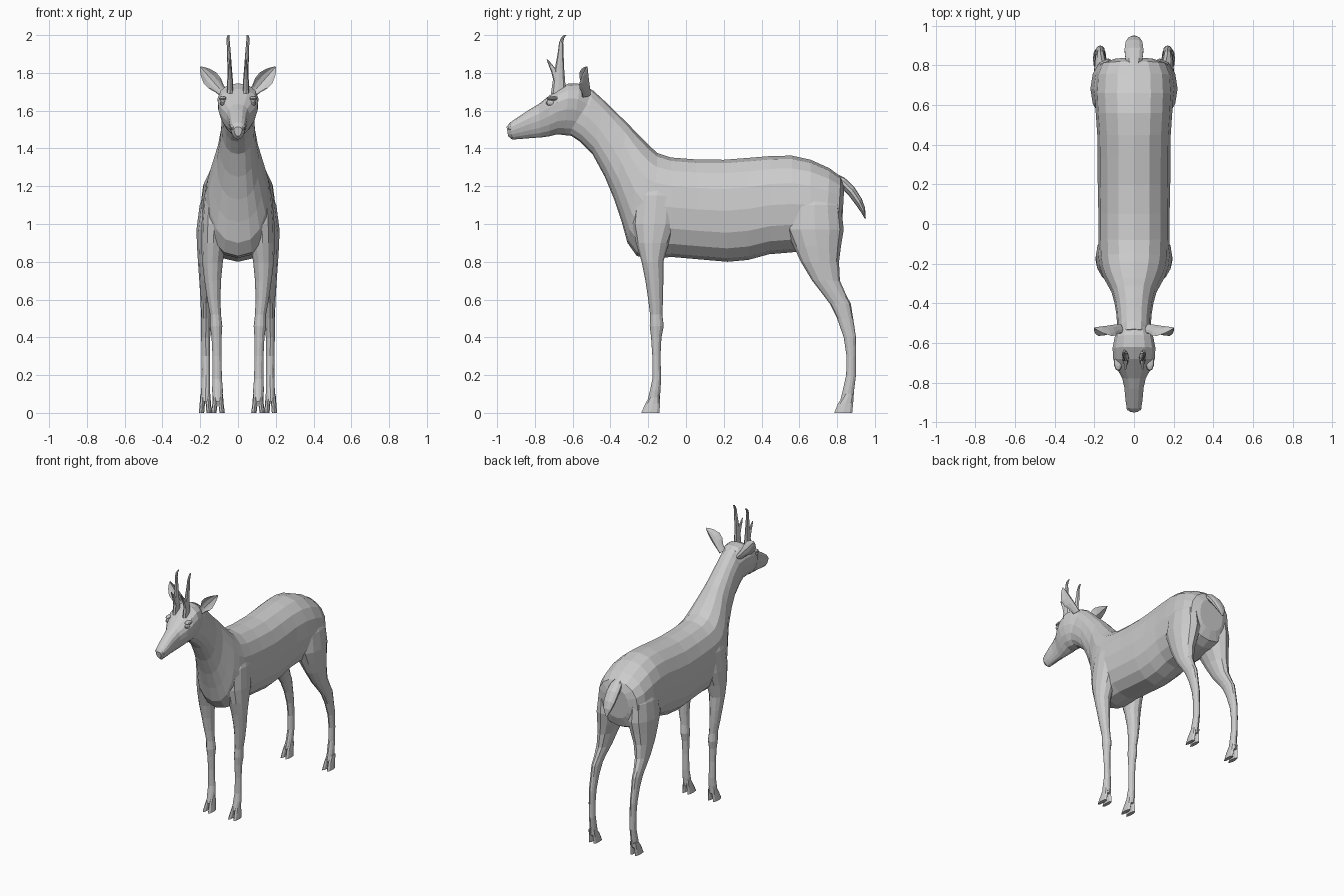
import bpy, bmesh, math
from mathutils import Vector

SIDES = 16


def spow(v, p):
    return math.copysign(abs(v) ** p, v)


# ring = (centre, half axis u, half axis v); egg widens the +u end, bow bends the rim forward
def loft(bm, rings, sides=SIDES, p=1.0, egg=0.0, bow=0.0):
    loops = []
    for c, u, v in rings:
        loop = []
        for i in range(sides):
            a = 2 * math.pi * i / sides
            cu, sv = spow(math.cos(a), p), spow(math.sin(a), p)
            co = c + u * cu + v * sv * (1 + egg * cu)
            co.y -= bow * cu * cu * u.length
            loop.append(bm.verts.new(co))
        loops.append(loop)
    for a, b in zip(loops, loops[1:]):
        for i in range(sides):
            j = (i + 1) % sides
            bm.faces.new((a[i], a[j], b[j], b[i]))
    bm.faces.new(loops[0])
    bm.faces.new(loops[-1][::-1])


# profile rows: top y, top z, bottom y, bottom z, half width
def spine(rows):
    out = []
    for ty, tz, by, bz, w in rows:
        t, b = Vector((0, ty, tz)), Vector((0, by, bz))
        out.append(((t + b) / 2, (t - b) / 2, Vector((w, 0, 0))))
    return out


# limb rows: z, front y, back y, inner x, outer x
def limb(rows):
    return [(Vector(((x0 + x1) / 2, (y0 + y1) / 2, z)),
             Vector((0, (y1 - y0) / 2, 0)), Vector(((x1 - x0) / 2, 0, 0)))
            for z, y0, y1, x0, x1 in rows]


def finish(name, bm, mirror=False):
    bmesh.ops.recalc_face_normals(bm, faces=bm.faces)
    me = bpy.data.meshes.new(name)
    bm.to_mesh(me)
    bm.free()
    ob = bpy.data.objects.new(name, me)
    bpy.context.collection.objects.link(ob)
    if mirror:
        ob.modifiers.new("mirror", 'MIRROR').use_axis[0] = True
    return ob


# torso and neck, from rump to throat
bm = bmesh.new()
loft(bm, spine([
    (.838, 1.20, .825, .97, .10), (.82, 1.25, .80, .90, .165),
    (.76, 1.295, .74, .87, .192), (.66, 1.34, .66, .86, .198),
    (.56, 1.362, .56, .85, .193), (.45, 1.36, .44, .84, .185),
    (.33, 1.35, .33, .81, .183), (.20, 1.34, .22, .80, .183),
    (.05, 1.342, .08, .812, .18), (-.08, 1.352, -.07, .825, .18),
    (-.15, 1.375, -.19, .82, .178), (-.19, 1.41, -.26, .83, .17),
    (-.23, 1.45, -.31, .90, .155), (-.27, 1.49, -.34, 1.01, .135),
    (-.31, 1.535, -.38, 1.13, .113), (-.37, 1.59, -.43, 1.25, .098),
    (-.43, 1.65, -.495, 1.37, .088), (-.49, 1.705, -.56, 1.435, .085),
    (-.53, 1.73, -.62, 1.475, .08)]), p=.88)
finish("torso_and_neck", bm)

# head
bm = bmesh.new()
loft(bm, spine([
    (-.50, 1.70, -.55, 1.46, .072), (-.56, 1.742, -.60, 1.466, .095),
    (-.62, 1.745, -.64, 1.47, .105), (-.68, 1.715, -.68, 1.475, .102),
    (-.73, 1.675, -.72, 1.465, .085), (-.78, 1.635, -.77, 1.458, .058),
    (-.83, 1.605, -.82, 1.455, .047), (-.89, 1.565, -.88, 1.45, .042),
    (-.93, 1.538, -.92, 1.447, .036), (-.95, 1.515, -.942, 1.465, .02)]),
    p=.9, egg=.25)
finish("head", bm)

# front legs with shoulder and cloven hoof
bm = bmesh.new()
loft(bm, limb([
    (1.24, -.20, -.10, .09, .15), (1.15, -.27, -.04, .07, .18),
    (1.0, -.285, -.05, .06, .193), (.90, -.265, -.09, .065, .195),
    (.80, -.235, -.12, .08, .19), (.70, -.215, -.12, .09, .178),
    (.60, -.20, -.122, .093, .163), (.52, -.19, -.125, .09, .148),
    (.46, -.192, -.118, .083, .148), (.40, -.185, -.13, .087, .14),
    (.30, -.178, -.135, .088, .135), (.18, -.178, -.132, .085, .135),
    (.12, -.19, -.135, .08, .137), (.06, -.205, -.14, .083, .132)]), sides=12)
for x, s in ((.092, -1), (.12, 1)):
    loft(bm, limb([(.10, -.185, -.14, x - .012, x + .012),
                   (.05, -.215, -.138, x - .014 + .002 * s, x + .014 + .002 * s),
                   (0, -.237, -.14, x - .014 + .008 * s, x + .014 + .008 * s)]), sides=8)
finish("front_legs", bm, True)

# hind legs with thigh, hock and cloven hoof
bm = bmesh.new()
loft(bm, limb([
    (1.22, .60, .76, .08, .15), (1.10, .54, .82, .06, .203),
    (.97, .53, .835, .04, .22), (.88, .57, .82, .06, .217),
    (.80, .608, .81, .09, .212), (.70, .668, .815, .115, .205),
    (.62, .73, .85, .135, .20), (.58, .76, .872, .14, .198),
    (.50, .80, .885, .145, .195), (.40, .835, .90, .147, .195),
    (.30, .85, .90, .148, .193), (.20, .848, .90, .147, .192),
    (.12, .83, .89, .147, .195), (.06, .815, .885, .15, .195)]), sides=12)
for x, s in ((.159, -1), (.187, 1)):
    loft(bm, limb([(.10, .84, .888, x - .012, x + .012),
                   (.05, .805, .885, x - .014 + .002 * s, x + .014 + .002 * s),
                   (0, .785, .88, x - .014 + .006 * s, x + .014 + .006 * s)]), sides=8)
finish("hind_legs", bm, True)

# tail
bm = bmesh.new()
loft(bm, spine([
    (.78, 1.275, .80, 1.20, .03), (.84, 1.245, .825, 1.19, .045),
    (.89, 1.197, .862, 1.15, .05), (.93, 1.135, .90, 1.10, .045),
    (.948, 1.085, .928, 1.06, .03), (.952, 1.03, .945, 1.03, .008)]), sides=10)
finish("tail", bm)

# cupped ears
bm = bmesh.new()
base, tip = Vector((.07, -.525, 1.685)), Vector((.20, -.525, 1.832))
axis = (tip - base).normalized()
across = Vector((axis.z, 0, -axis.x))
loft(bm, [(base.lerp(tip, t), across * w, Vector((0, d, 0)))
          for t, w, d in ((0, .022, .02), (.2, .028, .018), (.4, .042, .014),
                          (.6, .044, .010), (.8, .03, .007), (.93, .014, .005),
                          (1, .003, .003))], sides=12, bow=.9)
finish("ears", bm, True)

# antlers with one forward prong
bm = bmesh.new()
loft(bm, limb([
    (1.69, -.715, -.635, .025, .06), (1.76, -.705, -.64, .027, .057),
    (1.82, -.695, -.645, .032, .056), (1.90, -.68, -.648, .038, .058),
    (1.96, -.672, -.65, .043, .06), (1.985, -.662, -.645, .045, .06),
    (2.0, -.648, -.632, .045, .055)]), sides=8)
loft(bm, limb([
    (1.75, -.70, -.66, .03, .056), (1.81, -.715, -.68, .032, .053),
    (1.84, -.727, -.705, .035, .05), (1.87, -.738, -.73, .04, .046)]), sides=8)
finish("antlers", bm, True)

# eyes, brows and nostrils
for name, loc, size in (("eyes", (.080, -.715, 1.642), (.016, .026, .018)),
                        ("brows", (.080, -.70, 1.664), (.022, .04, .012)),
                        ("nostrils", (.026, -.928, 1.508), (.012, .014, .012))):
    bm = bmesh.new()
    bmesh.ops.create_uvsphere(bm, u_segments=10, v_segments=6, radius=1)
    for v in bm.verts:
        v.co = Vector([l + c * s for l, c, s in zip(loc, v.co, size)])
    finish(name, bm, True)
